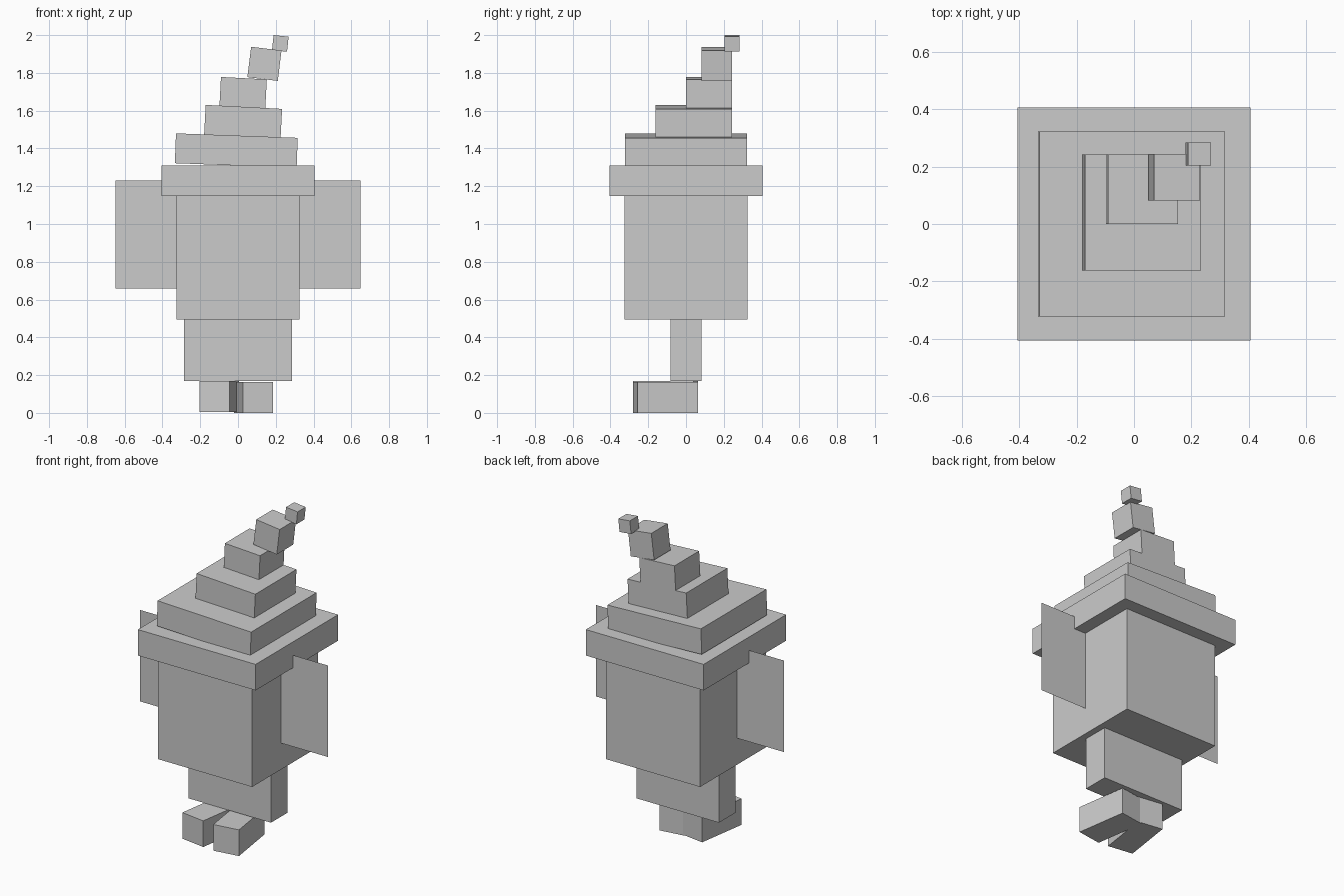
import bpy
import bmesh
from math import radians
from mathutils import Matrix, Vector

cube = bpy.data.objects.get("Cube")
if cube:
    bpy.data.objects.remove(cube, do_unlink=True)

# One plain grey for the whole figure
GREY = (0.6, 0.6, 0.6, 1.0)
grey = bpy.data.materials.new("plain_grey")
grey.use_nodes = True
grey.diffuse_color = GREY
grey.node_tree.nodes["Principled BSDF"].inputs["Base Color"].default_value = GREY


def finish(name, bm, center, axis="Z", angle=0.0):
    mesh = bpy.data.meshes.new(name)
    bm.to_mesh(mesh)
    bm.free()
    mesh.materials.append(grey)
    obj = bpy.data.objects.new(name, mesh)
    obj.matrix_world = Matrix.Translation(center) @ Matrix.Rotation(radians(angle), 4, axis)
    bpy.context.collection.objects.link(obj)
    return obj


def box(name, center, size, axis="Z", angle=0.0):
    bm = bmesh.new()
    bmesh.ops.create_cube(bm, size=1)
    bmesh.ops.scale(bm, vec=size, verts=bm.verts)
    return finish(name, bm, center, axis, angle)


def panel(name, center, width, height):
    # Thin upright sheet facing front and back
    bm = bmesh.new()
    w, h = width / 2, height / 2
    bm.faces.new([bm.verts.new(Vector((x, 0, z)))
                  for x, z in ((-w, -h), (w, -h), (w, h), (-w, h))])
    return finish(name, bm, center)


# Body, legs and hat brim
box("body", (0, 0, 0.822), (0.65, 0.65, 0.655))
box("legs", (0, 0, 0.332), (0.57, 0.165, 0.327))
box("hat_brim", (0, 0, 1.23), (0.812, 0.812, 0.162))

# Splayed feet and flat side panels
for side, sign, foot_x, foot_z in (("left", 1, 0.082, 0.082), ("right", -1, -0.1, 0.086)):
    box(f"{side}_foot", (foot_x, -0.108, foot_z), (0.162, 0.324, 0.163), "Z", sign * 8.5)
    panel(f"{side}_side_panel", (sign * 0.487, -0.04, 0.944), 0.325, 0.57)

# Hat crown: shrinking, leaning blocks (centre, width, height, lean)
CROWN = [
    ((-0.009, 0, 1.389), 0.645, 0.158, 2.1),
    ((0.027, 0.04, 1.54), 0.405, 0.16, 3),
    ((0.027, 0.121, 1.692), 0.243, 0.16, 3),
    ((0.14, 0.162, 1.848), 0.162, 0.162, 7),
    ((0.224, 0.244, 1.956), 0.08, 0.08, 6),
]
for i, (center, width, height, lean) in enumerate(CROWN, 1):
    box(f"hat_tier_{i}", center, (width, width, height), "Y", lean)
